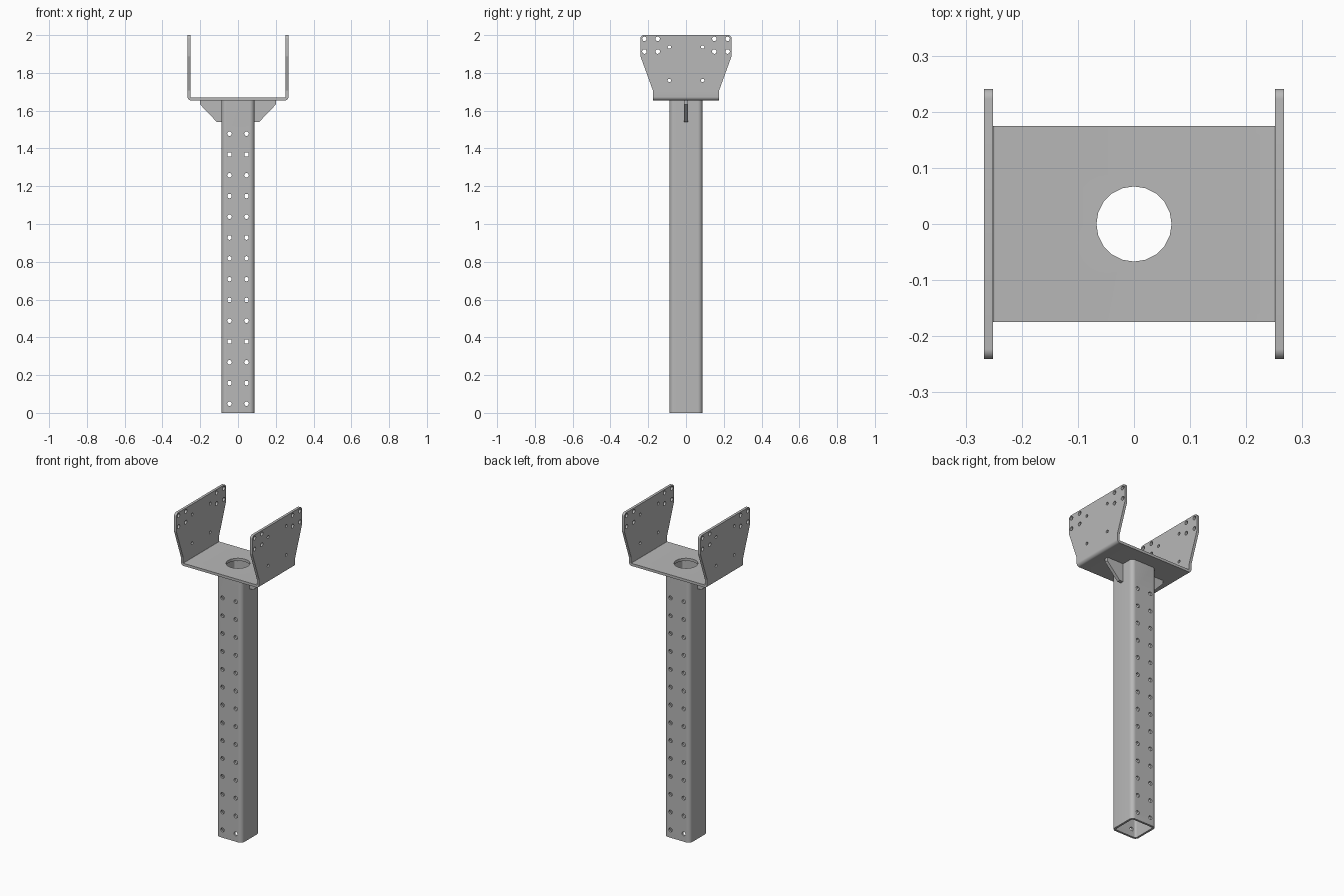
import bpy, bmesh
from math import radians, cos, sin, pi
from mathutils import Vector

old = bpy.data.objects.get("Cube")
if old:
    bpy.data.objects.remove(old, do_unlink=True)

# One steel colour
steel = bpy.data.materials.new("steel_grey")
steel.use_nodes = True
GREY = (0.48, 0.48, 0.48, 1)
steel.diffuse_color = GREY
steel.node_tree.nodes["Principled BSDF"].inputs["Base Color"].default_value = GREY

# How a flat profile (u, v) and depth d map to space for each extrusion axis
AXES = {
    "X": lambda u, v, d: (d, u, v),
    "Y": lambda u, v, d: (u, d, v),
    "Z": lambda u, v, d: (u, v, d),
}


def rounded(corners, steps=6):
    """Outline from (u, v, radius) corners, with filleted corners."""
    out = []
    n = len(corners)
    for i, (u, v, r) in enumerate(corners):
        p = Vector((u, v))
        if r == 0:
            out.append(p)
            continue
        a = (Vector(corners[i - 1][:2]) - p).normalized()
        b = (Vector(corners[(i + 1) % n][:2]) - p).normalized()
        half = a.angle(b) / 2
        centre = p + (a + b).normalized() * r / sin(half)
        reach = r * cos(half) / sin(half)
        start, end = p + a * reach - centre, p + b * reach - centre
        for k in range(steps + 1):
            t = k / steps
            out.append(centre + (start * (1 - t) + end * t).normalized() * r)
    return out


def circle(u, v, r, sides):
    return [Vector((u + r * cos(2 * pi * k / sides), v + r * sin(2 * pi * k / sides)))
            for k in range(sides)]


def prism(name, outlines, axis, d0, d1):
    """Extrude one or more separate outlines along an axis into one object."""
    bm = bmesh.new()
    for pts in outlines:
        low = [bm.verts.new(AXES[axis](p.x, p.y, d0)) for p in pts]
        high = [bm.verts.new(AXES[axis](p.x, p.y, d1)) for p in pts]
        bm.faces.new(low)
        bm.faces.new(high)
        for i in range(len(pts)):
            j = (i + 1) % len(pts)
            bm.faces.new((low[i], low[j], high[j], high[i]))
    bmesh.ops.recalc_face_normals(bm, faces=bm.faces)
    mesh = bpy.data.meshes.new(name)
    bm.to_mesh(mesh)
    bm.free()
    mesh.materials.append(steel)
    obj = bpy.data.objects.new(name, mesh)
    bpy.context.collection.objects.link(obj)
    return obj


def activate(obj):
    bpy.ops.object.select_all(action="DESELECT")
    obj.select_set(True)
    bpy.context.view_layer.objects.active = obj


def cut(obj, cutter, operation="DIFFERENCE"):
    cutter.hide_render = True
    activate(obj)
    mod = obj.modifiers.new("cut", "BOOLEAN")
    mod.operation = operation
    mod.solver = "EXACT"
    mod.object = cutter
    bpy.ops.object.modifier_apply(modifier=mod.name)
    bpy.data.objects.remove(cutter, do_unlink=True)


def square(h, r):
    return rounded([(-h, -h, r), (h, -h, r), (h, h, r), (-h, h, r)])


TOP = 1.654    # top of the post, underside of the saddle

# Square hollow post with two columns of bolt holes front to back
post = prism("post", [square(0.087, 0.024)], "Z", 0, TOP)
cut(post, prism("bore", [square(0.074, 0.011)], "Z", -0.1, TOP + 0.1))
holes = [circle(x, 0.048 + 0.11 * k, 0.012, 14) for x in (-0.045, 0.045) for k in range(14)]
cut(post, prism("post_holes", holes, "Y", -0.2, 0.2))

# Bent U-shaped saddle, trimmed to the side plate outline
T, W, B = 0.016, 0.267, 0.019
saddle = prism("saddle", [rounded([
    (-W, 2.05, 0), (-W, TOP, B), (W, TOP, B), (W, 2.05, 0),
    (W - T, 2.05, 0), (W - T, TOP + T, B - T), (T - W, TOP + T, B - T), (T - W, 2.05, 0),
])], "Y", -0.3, 0.3)
half = [(0.175, 1.6, 0), (0.175, 1.706, 0.02), (0.241, 1.888, 0.02), (0.241, 2.0, 0.018)]
outline = half + [(-y, z, r) for y, z, r in reversed(half)]
cut(saddle, prism("saddle_outline", [rounded(outline)], "X", -0.4, 0.4), "INTERSECT")

# Centre opening and side plate bolt holes
cut(saddle, prism("opening", [circle(0, 0, 0.067, 20)], "Z", 1.6, 1.75))
bolts = [(0.22, 1.98, 0.012), (0.15, 1.98, 0.012), (0.22, 1.913, 0.012),
         (0.15, 1.913, 0.012), (0.088, 1.937, 0.009), (0.088, 1.76, 0.009)]
holes = [circle(s * y, z, r, 14) for y, z, r in bolts for s in (-1, 1)]
cut(saddle, prism("bolt_holes", holes, "X", -0.4, 0.4))

# Gusset on each side of the post
gussets = []
for side, s in (("left", 1), ("right", -1)):
    pts = [(0.082, TOP), (0.2, TOP), (0.2, 1.632), (0.112, 1.54), (0.082, 1.54)]
    gussets.append(prism(side + "_gusset", [[Vector((s * x, z)) for x, z in pts]],
                         "Y", -0.01, 0.01))

for obj in [post, saddle] + gussets:
    activate(obj)
    bpy.ops.object.shade_smooth_by_angle(angle=radians(30))
